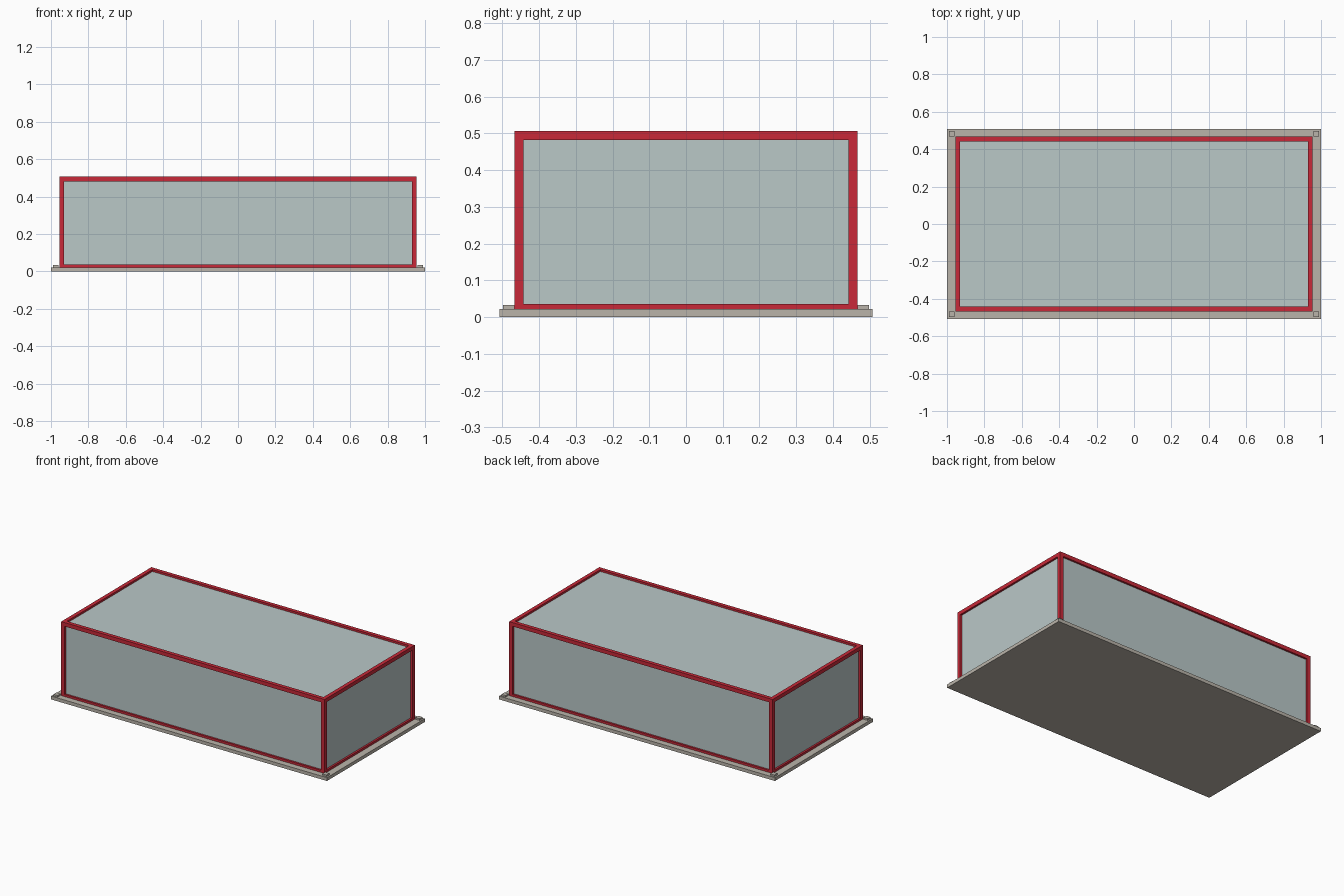
import bpy

cube = bpy.data.objects.get("Cube")
if cube:
    bpy.data.objects.remove(cube, do_unlink=True)


def material(name, rgb):
    mat = bpy.data.materials.new(name)
    mat.use_nodes = True
    colour = (*rgb, 1.0)
    mat.diffuse_color = colour
    mat.node_tree.nodes["Principled BSDF"].inputs["Base Color"].default_value = colour
    return mat


stone = material("warm_grey", (0.49, 0.455, 0.40))
red = material("frame_red", (0.58, 0.022, 0.04))
glass = material("pale_glass", (0.49, 0.58, 0.575))


def box(name, low, high, mat):
    """Box spanning two opposite corners."""
    centre = [(a + b) / 2 for a, b in zip(low, high)]
    bpy.ops.mesh.primitive_cube_add(size=1, location=centre)
    obj = bpy.context.object
    obj.name = name
    obj.scale = [b - a for a, b in zip(low, high)]
    bpy.ops.object.transform_apply(location=False, rotation=False, scale=True)
    obj.data.materials.append(mat)
    return obj


BASE_X, BASE_Y, BASE_TOP = 1.0, 0.507, 0.022
X, Y, TOP, BAR = 0.955, 0.467, 0.507, 0.025
BOTTOM = 0.011
RECESS = BAR / 2

# Base slab
box("base_slab", (-BASE_X, -BASE_Y, 0), (BASE_X, BASE_Y, BASE_TOP), stone)

sides = {"left": 1, "right": -1}
ends = {"front": -1, "back": 1}


def span(sign, inner, outer):
    return sorted((sign * inner, sign * outer))


# Corner pads and upright posts
for side, sx in sides.items():
    for end, sy in ends.items():
        px, py = span(sx, 0.96, 0.99), span(sy, 0.467, 0.498)
        box(f"{end}_{side}_corner_pad", (px[0], py[0], BASE_TOP - 0.005),
            (px[1], py[1], 0.033), stone)
        px, py = span(sx, X - BAR, X), span(sy, Y - BAR, Y)
        box(f"{end}_{side}_post", (px[0], py[0], BOTTOM), (px[1], py[1], TOP), red)

# Horizontal rails between the posts
for level, z in {"lower": BOTTOM, "upper": TOP - BAR}.items():
    for end, sy in ends.items():
        py = span(sy, Y - BAR, Y)
        box(f"{end}_{level}_rail", (BAR - X, py[0], z), (X - BAR, py[1], z + BAR), red)
    for side, sx in sides.items():
        px = span(sx, X - BAR, X)
        box(f"{side}_{level}_rail", (px[0], BAR - Y, z), (px[1], Y - BAR, z + BAR), red)

# Closed glass body, set back inside the frame
box("glass_body", (RECESS - X, RECESS - Y, BOTTOM + RECESS),
    (X - RECESS, Y - RECESS, TOP - RECESS), glass)
